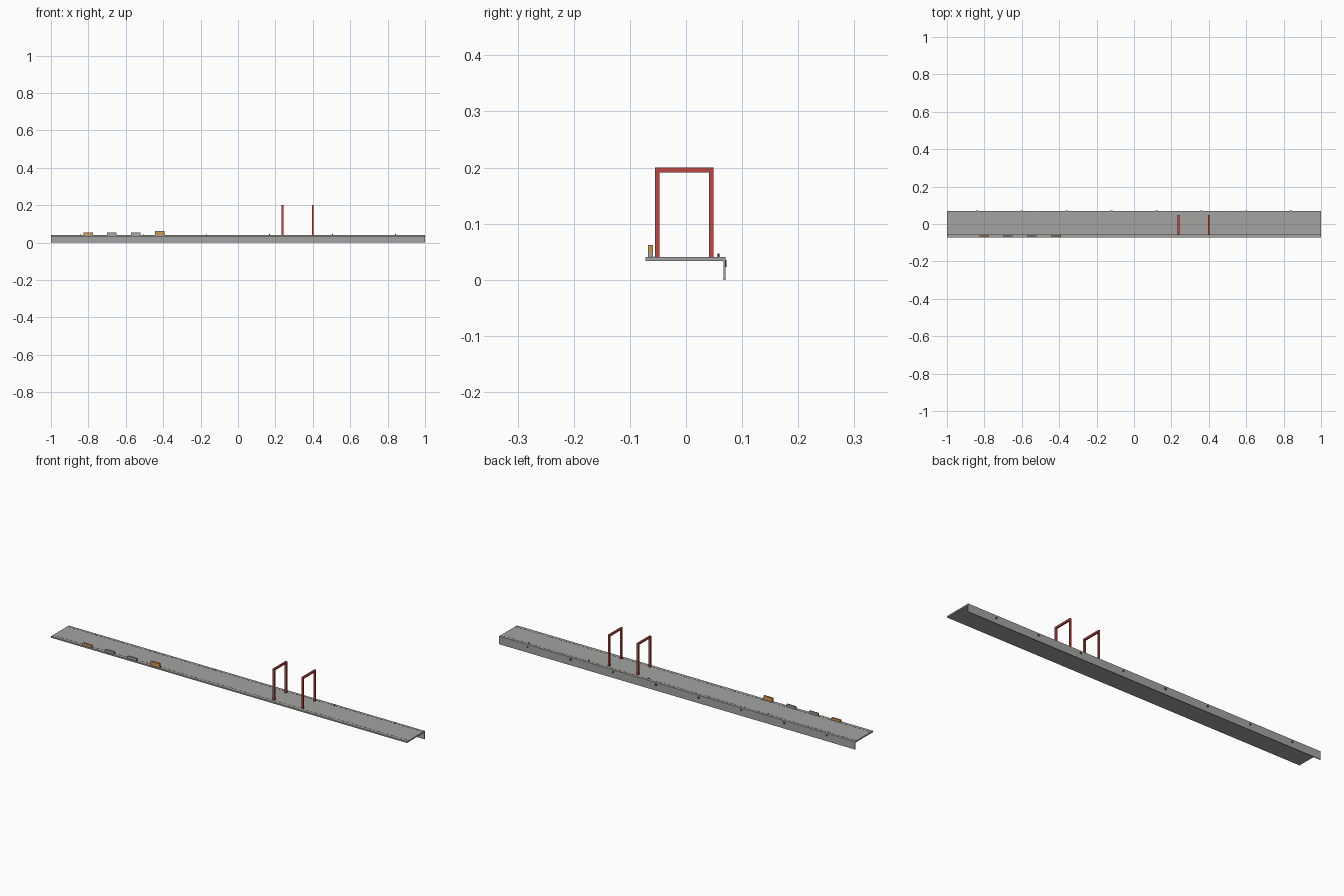
import bpy, math

if "Cube" in bpy.data.objects:
    bpy.data.objects.remove(bpy.data.objects["Cube"])


def material(name, rgb):
    m = bpy.data.materials.new(name)
    m.diffuse_color = (*rgb, 1)
    m.use_nodes = True
    m.node_tree.nodes["Principled BSDF"].inputs["Base Color"].default_value = m.diffuse_color
    return m


GREY = material("steel grey", (0.37, 0.37, 0.355))
RED = material("painted red", (0.50, 0.065, 0.05))
ORANGE = material("amber", (0.65, 0.31, 0.085))
DARK = material("dark metal", (0.05, 0.05, 0.05))


def box(name, x, y, z, mat):
    """Box from (min, max) ranges on each axis."""
    bpy.ops.mesh.primitive_cube_add(size=1, location=[(a + b) / 2 for a, b in (x, y, z)])
    o = bpy.context.object
    o.name = name
    o.scale = [b - a for a, b in (x, y, z)]
    bpy.ops.object.transform_apply(location=False, rotation=False, scale=True)
    o.data.materials.append(mat)
    return o


def profile(name, points, x0, x1, mat):
    """Outline in the y-z plane, extruded along x."""
    n = len(points)
    verts = [(x, y, z) for x in (x0, x1) for y, z in points]
    faces = [tuple(range(n))[::-1], tuple(range(n, 2 * n))]
    faces += [(i, (i + 1) % n, n + (i + 1) % n, n + i) for i in range(n)]
    mesh = bpy.data.meshes.new(name)
    mesh.from_pydata(verts, [], faces)
    mesh.materials.append(mat)
    o = bpy.data.objects.new(name, mesh)
    bpy.context.collection.objects.link(o)
    return o


def rod(name, sides, r, depth, loc, mat, rot=(0, 0, 0)):
    bpy.ops.mesh.primitive_cylinder_add(vertices=sides, radius=r, depth=depth,
                                        location=loc, rotation=rot)
    o = bpy.context.object
    o.name = name
    o.data.materials.append(mat)


# Walkway deck and rear flange
TOP = 0.041
box("deck", (-1, 1), (-0.0725, 0.0705), (0.034, TOP), GREY)
box("rear_flange", (-1, 1), (0.0665, 0.0705), (0, 0.034), GREY)

# Fine seams along both long edges of the deck
for name, y in (("front_seam", -0.057), ("rear_seam", 0.058)):
    box(name, (-1, 1), (y - 0.0005, y + 0.0005), (TOP - 0.001, TOP + 0.0004), DARK)

# Two square gate frames
for i, x in enumerate((0.238, 0.399)):
    profile(f"gate_frame_{i + 1}",
            [(-0.055, 0.040), (-0.055, 0.2), (0.049, 0.2), (0.049, 0.040),
             (0.041, 0.040), (0.041, 0.191), (-0.047, 0.191), (-0.047, 0.040)][::-1],
            x - 0.0045, x + 0.0045, RED)

# Row of small blocks on the front edge
for name, x, top, mat in (("amber_block", -0.80, 0.053, ORANGE),
                          ("grey_block_1", -0.675, 0.053, GREY),
                          ("grey_block_2", -0.547, 0.053, GREY),
                          ("tall_amber_block", -0.418, 0.062, ORANGE)):
    box(name, (x - 0.025, x + 0.025), (-0.068, -0.059), (TOP - 0.001, top), mat)
box("tall_block_end_plate", (-0.393, -0.391), (-0.068, -0.059), (TOP - 0.001, 0.05), GREY)

# Small pins along the rear of the deck
for i in range(6):
    rod(f"deck_pin_{i + 1}", 8, 0.0018, 0.008, (-0.843 + i * 0.337, 0.058, 0.043), DARK)

# Hex bolts through the rear flange
for i in range(8):
    rod(f"flange_bolt_{i + 1}", 6, 0.006, 0.004, (-0.84 + i * 0.24, 0.0705, 0.029), DARK,
        (math.pi / 2, 0, 0))
